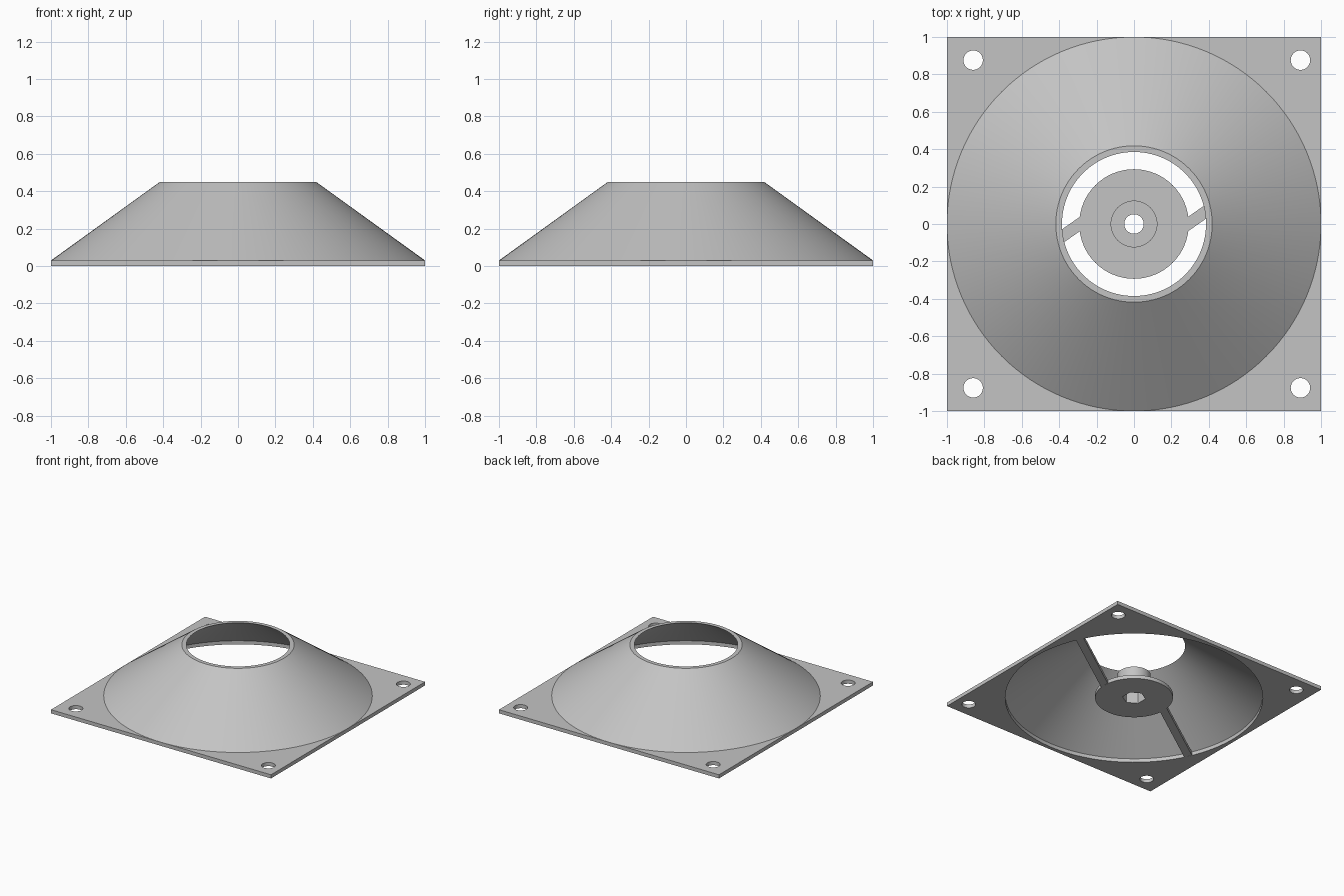
import bpy
import bmesh
import math
from mathutils import Matrix, Vector

cube = bpy.data.objects.get("Cube")
if cube:
    bpy.data.objects.remove(cube, do_unlink=True)

THICK = 0.03       # plate, hub disc and spoke thickness
OPENING = 0.97     # radius of the large opening

grey = bpy.data.materials.new("plain_grey")
grey.use_nodes = True
colour = (0.55, 0.55, 0.55, 1)
grey.diffuse_color = colour
grey.node_tree.nodes["Principled BSDF"].inputs["Base Color"].default_value = colour


def add_object(name, bm):
    bmesh.ops.recalc_face_normals(bm, faces=bm.faces)
    mesh = bpy.data.meshes.new(name)
    bm.to_mesh(mesh)
    bm.free()
    mesh.materials.append(grey)
    obj = bpy.data.objects.new(name, mesh)
    bpy.context.collection.objects.link(obj)
    return obj


def activate(obj):
    bpy.ops.object.select_all(action="DESELECT")
    obj.select_set(True)
    bpy.context.view_layer.objects.active = obj


def box(name, size, matrix):
    bm = bmesh.new()
    bmesh.ops.create_cube(bm, size=1, matrix=matrix @ Matrix.Diagonal((*size, 1)))
    return add_object(name, bm)


def prism(name, radius, x, y, low, high, sides):
    bm = bmesh.new()
    bmesh.ops.create_cone(bm, cap_ends=True, segments=sides, radius1=radius,
                          radius2=radius, depth=high - low,
                          matrix=Matrix.Translation((x, y, (low + high) / 2)))
    return add_object(name, bm)


def ring(name, profile, sides):
    """Revolve a closed (radius, height) profile about the z axis."""
    bm = bmesh.new()
    loops = []
    for i in range(sides):
        a = math.tau * i / sides
        loops.append([bm.verts.new((r * math.cos(a), r * math.sin(a), z))
                      for r, z in profile])
    n = len(profile)
    for i in range(sides):
        here, there = loops[i], loops[(i + 1) % sides]
        for j in range(n):
            k = (j + 1) % n
            bm.faces.new((here[j], there[j], there[k], here[k]))
    return add_object(name, bm)


def cut(obj, cutter):
    mod = obj.modifiers.new("cut", "BOOLEAN")
    mod.operation = "DIFFERENCE"
    mod.solver = "EXACT"
    mod.object = cutter
    activate(obj)
    bpy.ops.object.modifier_apply(modifier=mod.name)
    bpy.data.objects.remove(cutter, do_unlink=True)


# Square mounting plate with a large opening and four screw holes
plate = box("mounting_plate", (2, 2, THICK), Matrix.Translation((0, 0, THICK / 2)))
cut(plate, prism("opening_cutter", OPENING, 0, 0, -0.1, 0.1, 128))
for x in (-0.86, 0.89):
    for y in (-0.876, 0.876):
        cut(plate, prism("screw_cutter", 0.052, x, y, -0.1, 0.1, 32))

# Hollow cone
cone = ring("cone_shroud", [(1.0, THICK), (0.418, 0.45), (0.385, 0.45),
                            (OPENING, THICK)], 128)

# Hub: disc, raised boss, round bore and hexagonal pocket underneath
hub = ring("hub", [(0.052, 0), (0.293, 0), (0.293, THICK), (0.125, THICK),
                   (0.125, 0.2), (0.052, 0.2)], 64)
cut(hub, prism("hex_cutter", 0.088, 0, 0, -0.1, 0.12, 6))

# Two swept spokes between hub and plate
angle = math.radians(35)
along = Vector((math.cos(angle), math.sin(angle), 0))
side = Vector((math.sin(angle), -math.cos(angle), 0))
start, end = 0.21, 0.972
middle = along * (start + end) / 2 + side * 0.166
spokes = []
for name, turn in (("left_spoke", 0), ("right_spoke", math.pi)):
    place = (Matrix.Rotation(turn, 4, "Z")
             @ Matrix.Translation(middle + Vector((0, 0, THICK / 2)))
             @ Matrix.Rotation(angle, 4, "Z"))
    spokes.append(box(name, (end - start, 0.063, THICK - 0.001), place))

for obj in (plate, cone, hub):
    activate(obj)
    bpy.ops.object.shade_smooth_by_angle(angle=math.radians(30))
